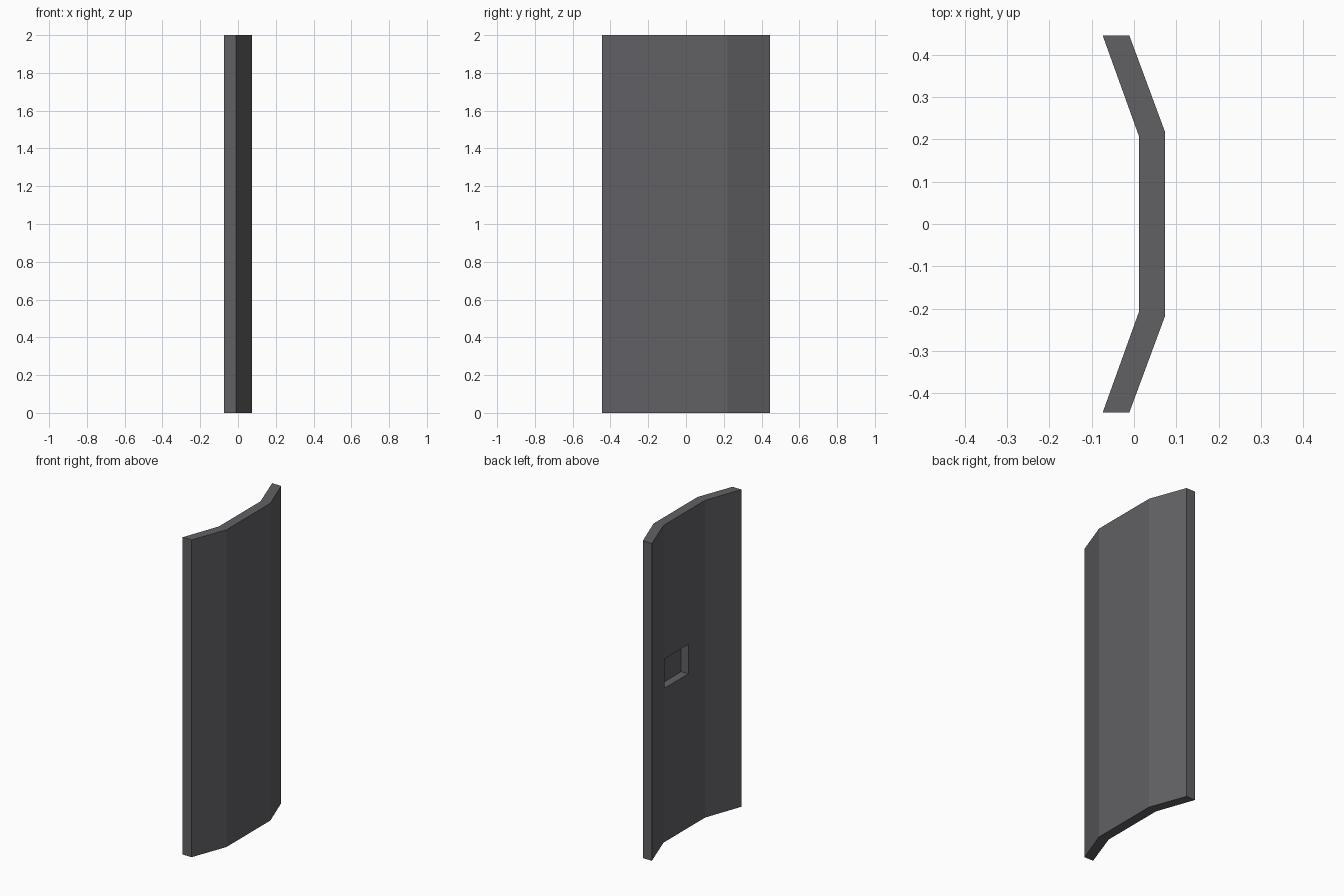
import bpy, bmesh

if "Cube" in bpy.data.objects:
    bpy.data.objects.remove(bpy.data.objects["Cube"])

# dark grey finish
mat = bpy.data.materials.new("dark_grey")
mat.diffuse_color = (0.12, 0.12, 0.13, 1)
mat.use_nodes = True
mat.node_tree.nodes["Principled BSDF"].inputs["Base Color"].default_value = mat.diffuse_color


def prism(name, outline, z0, z1):
    """Extrude a flat xy outline from z0 up to z1."""
    bm = bmesh.new()
    face = bm.faces.new([bm.verts.new((x, y, z0)) for x, y in outline])
    top = bmesh.ops.extrude_face_region(bm, geom=[face])["geom"]
    verts = [v for v in top if isinstance(v, bmesh.types.BMVert)]
    bmesh.ops.translate(bm, verts=verts, vec=(0, 0, z1 - z0))
    bmesh.ops.recalc_face_normals(bm, faces=bm.faces)
    mesh = bpy.data.meshes.new(name)
    bm.to_mesh(mesh)
    bm.free()
    mesh.materials.append(mat)
    obj = bpy.data.objects.new(name, mesh)
    bpy.context.collection.objects.link(obj)
    return obj


# folded panel: half profile mirrored across y = 0
half = [(0.073, 0.219), (-0.011, 0.446), (-0.074, 0.446), (0.012, 0.207)]
outline = half + [(x, -y) for x, y in reversed(half)]
panel = prism("door_panel", outline, 0, 2)

# recessed handle pocket on the hollow side
pocket = prism("pocket_cutter",
               [(-0.1, -0.04), (0.062, -0.04), (0.062, 0.195), (-0.1, 0.195)],
               0.97, 1.155)
pocket.hide_render = True
pocket.display_type = 'WIRE'
cut = panel.modifiers.new("handle_pocket", 'BOOLEAN')
cut.operation = 'DIFFERENCE'
cut.solver = 'EXACT'
cut.object = pocket
